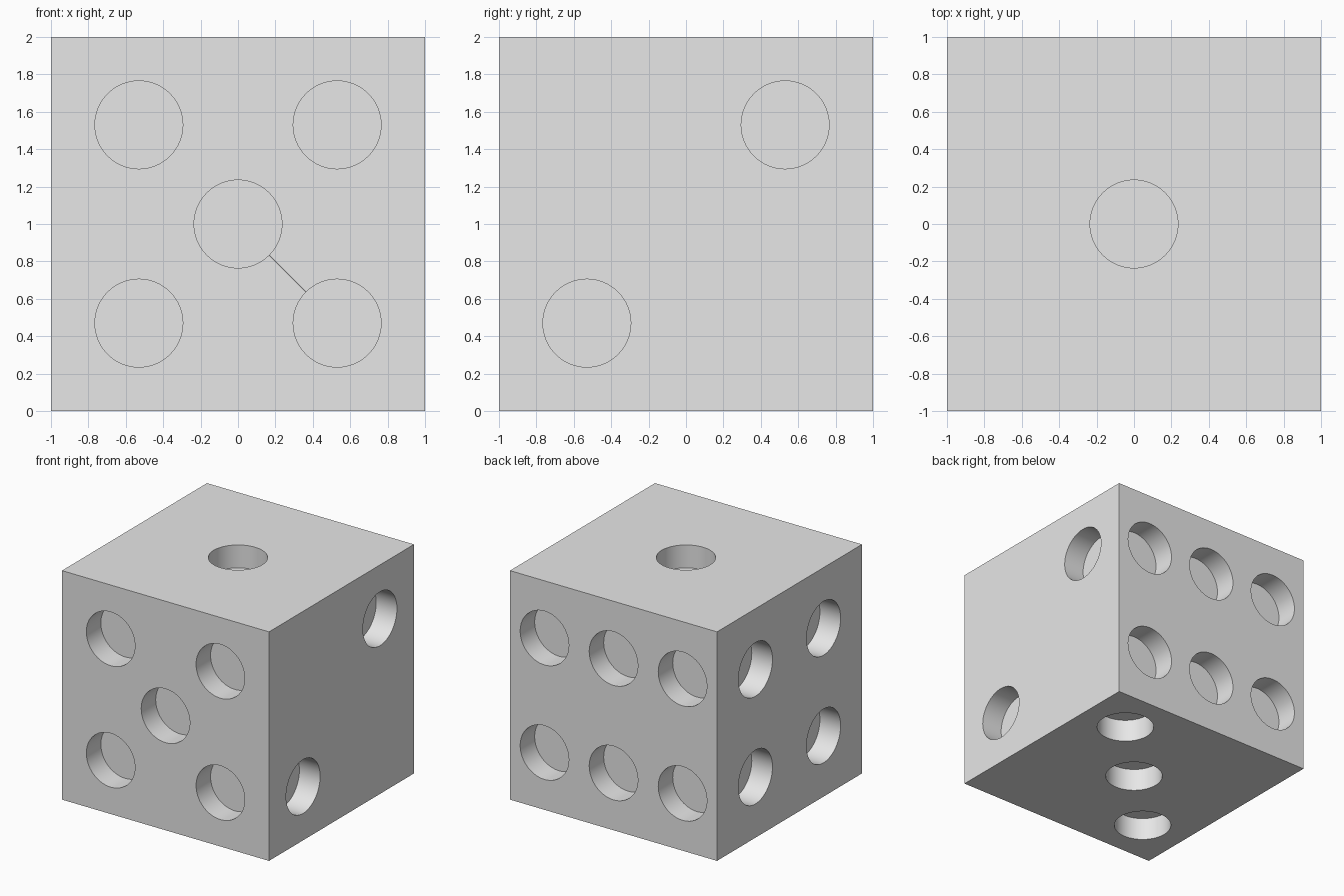
import bpy
import bmesh
from mathutils import Matrix, Vector

old = bpy.data.objects.get("Cube")
if old:
    bpy.data.objects.remove(old, do_unlink=True)

RADIUS, DEPTH = 0.235, 0.2
CENTRE = Vector((0, 0, 1))

# Pip layouts: outward axis of the face and pip offsets from the face centre
FACES = [
    ("Z", 1, [(0, 0, 0)]),
    ("X", 1, [(0, s * 0.53, s * 0.53) for s in (-1, 1)]),
    ("Z", -1, [(t, t, 0) for t in (-0.58, 0, 0.58)]),
    ("X", -1, [(0, y, z) for y in (-0.47, 0.47) for z in (-0.47, 0.47)]),
    ("Y", -1, [(0, 0, 0)] + [(x, 0, z) for x in (-0.53, 0.53) for z in (-0.53, 0.53)]),
    ("Y", 1, [(x, 0, z) for x in (-0.667, 0, 0.667) for z in (-0.5, 0.5)]),
]


def make_object(name, bm):
    mesh = bpy.data.meshes.new(name)
    bm.to_mesh(mesh)
    bm.free()
    obj = bpy.data.objects.new(name, mesh)
    bpy.context.collection.objects.link(obj)
    return obj


# Plain grey material
grey = bpy.data.materials.new("plain_grey")
grey.use_nodes = True
colour = (0.8, 0.8, 0.8, 1)
grey.diffuse_color = colour
grey.node_tree.nodes["Principled BSDF"].inputs["Base Color"].default_value = colour

# Solid cube body
bm = bmesh.new()
bmesh.ops.create_cube(bm, size=2, matrix=Matrix.Translation(CENTRE))
die = make_object("die_body", bm)
die.data.materials.append(grey)

# All pip cutters in one helper mesh, each straddling its face
bm = bmesh.new()
for axis, sign, pips in FACES:
    normal = Vector([sign * (axis == a) for a in "XYZ"])
    turn = normal.to_track_quat("Z", "Y").to_matrix().to_4x4()
    for pip in pips:
        place = Matrix.Translation(CENTRE + normal + Vector(pip))
        bmesh.ops.create_cone(bm, cap_ends=True, segments=64, radius1=RADIUS,
                              radius2=RADIUS, depth=DEPTH * 2, matrix=place @ turn)
cutter = make_object("pip_cutter", bm)
cutter.data.materials.append(grey)
cutter.hide_render = True

# Sink the pips into the body, then discard the helper
cut = die.modifiers.new("pips", "BOOLEAN")
cut.operation = "DIFFERENCE"
cut.solver = "EXACT"
cut.object = cutter
bpy.ops.object.select_all(action="DESELECT")
die.select_set(True)
bpy.context.view_layer.objects.active = die
bpy.ops.object.modifier_apply(modifier=cut.name)
bpy.data.objects.remove(cutter, do_unlink=True)

# Round pip walls, crisp rims and corners
bpy.ops.object.shade_smooth_by_angle()
